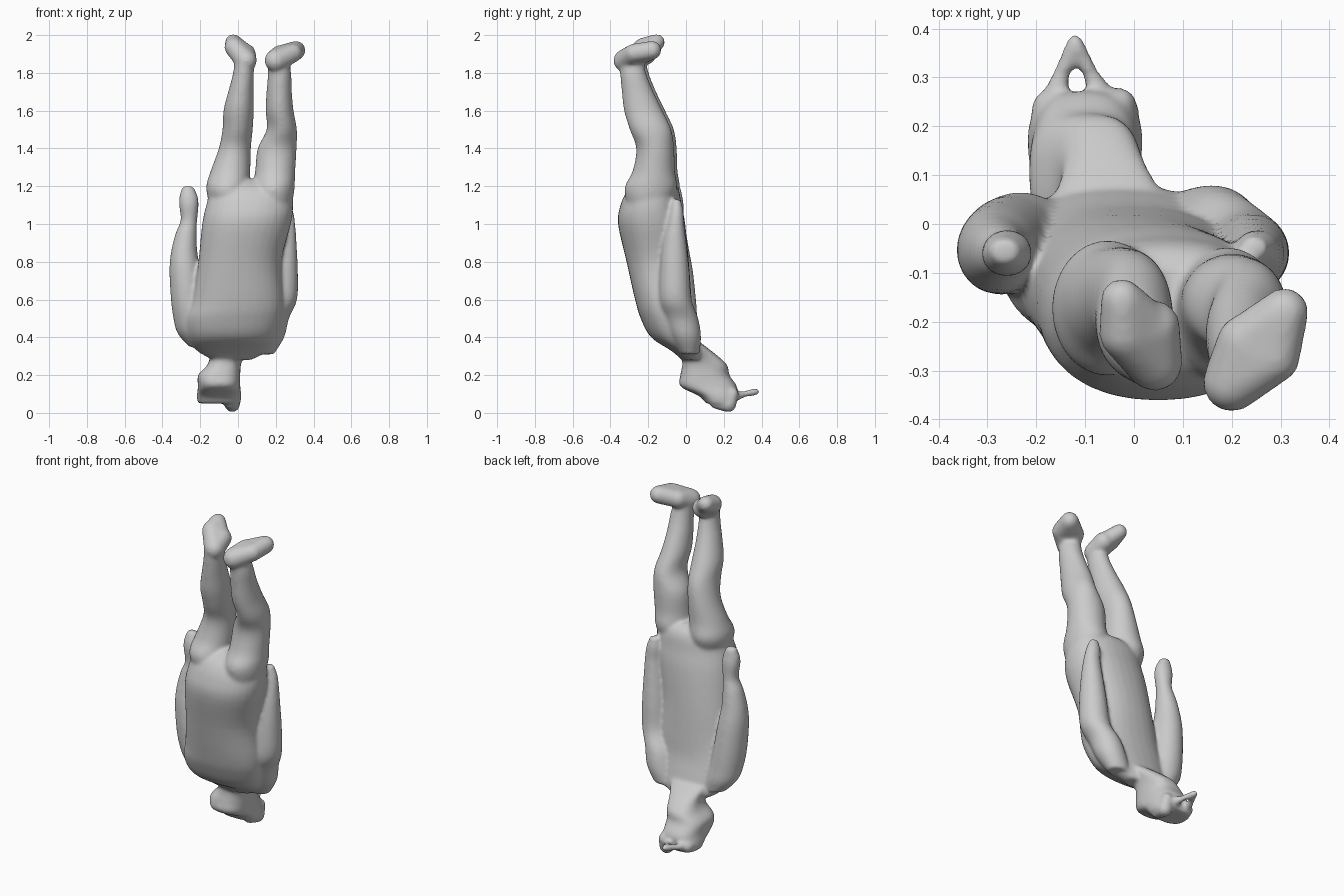
import bpy, bmesh, math
from mathutils import Vector

bm = bmesh.new()


def smooth_rows(rows, steps=4):
    """Catmull-Rom interpolation between the given rows."""
    out = []
    for k in range(len(rows) - 1):
        p0, p1 = rows[max(k - 1, 0)], rows[k]
        p2, p3 = rows[k + 1], rows[min(k + 2, len(rows) - 1)]
        for n in range(steps):
            t = n / steps
            out.append([b + .5 * t * (c - a + t * (2 * a - 5 * b + 4 * c - d + t * (3 * (b - c) + d - a)))
                        for a, b, c, d in zip(p0, p1, p2, p3)])
    return out + [rows[-1]]


def loft(rings, power=2.0, sides=32):
    """Closed skin through level rings given as (x, y, z, rx, ry)."""
    loops = []
    for x, y, z, rx, ry in smooth_rows(rings):
        loop = []
        for i in range(sides):
            a = 2 * math.pi * i / sides
            c, s = math.cos(a), math.sin(a)
            px = math.copysign(abs(c) ** (2 / power), c)
            py = math.copysign(abs(s) ** (2 / power), s)
            loop.append(bm.verts.new((x + rx * px, y + ry * py, z)))
        loops.append(loop)
    for a, b in zip(loops, loops[1:]):
        for i in range(sides):
            j = (i + 1) % sides
            bm.faces.new((a[i], a[j], b[j], b[i]))
    bm.faces.new(loops[0][::-1])
    bm.faces.new(loops[-1])


def hull(balls):
    """Convex skin around balls (x, y, z, r)."""
    tmp = bmesh.new()
    for x, y, z, r in balls:
        for i in range(1, 10):
            t = math.pi * i / 10
            for k in range(16):
                p = 2 * math.pi * k / 16
                tmp.verts.new(Vector((x, y, z)) + r * Vector((
                    math.sin(t) * math.cos(p), math.sin(t) * math.sin(p), math.cos(t))))
    result = bmesh.ops.convex_hull(tmp, input=tmp.verts)
    inner = [v for v in result["geom_interior"] if isinstance(v, bmesh.types.BMVert)]
    bmesh.ops.delete(tmp, geom=inner, context='VERTS')
    mesh = bpy.data.meshes.new("tmp")
    tmp.to_mesh(mesh)
    tmp.free()
    bm.from_mesh(mesh)
    bpy.data.meshes.remove(mesh)


def chain(balls):
    for pair in zip(balls, balls[1:]):
        hull(pair)


# torso, shoulders at the bottom
loft([(-.03, .03, .28, .10, .05), (-.03, .0, .33, .19, .08), (-.03, -.06, .4, .23, .125),
      (-.02, -.1, .5, .25, .14), (0, -.12, .6, .24, .15), (.01, -.15, .8, .22, .165),
      (.045, -.182, 1.0, .235, .178), (.062, -.185, 1.1, .23, .162),
      (.068, -.175, 1.17, .215, .14), (.07, -.165, 1.21, .18, .11), (.07, -.16, 1.235, .1, .07)], 2.2)

# neck and head
loft([(-.05, .03, .37, .12, .05), (-.06, .075, .30, .09, .095), (-.075, .1, .25, .09, .12),
      (-.1, .1, .2, .112, .13), (-.1, .12, .14, .112, .15), (-.1, .168, .09, .118, .1),
      (-.1, .185, .05, .113, .08)], 2.6)

# head nubs and arched crest
chain([(-.035, .16, .055, .035), (-.03, .225, .045, .042), (-.03, .245, .1, .035)])
chain([(-.18, .17, .09, .035), (-.175, .24, .085, .035)])
chain([(-.165, .25, .09, .028), (-.148, .31, .1, .017), (-.12, .37, .112, .019),
       (-.09, .31, .1, .017), (-.06, .25, .085, .028)])

# free arm
loft([(-.2, 0, .35, .06, .055), (-.23, -.02, .42, .09, .085), (-.25, -.035, .5, .092, .095),
      (-.265, -.045, .6, .09, .098), (-.28, -.053, .75, .083, .09), (-.285, -.056, .85, .07, .075),
      (-.275, -.056, .95, .056, .058), (-.26, -.056, 1.02, .044, .045), (-.26, -.06, 1.1, .052, .048),
      (-.262, -.06, 1.15, .048, .04), (-.265, -.055, 1.2, .028, .025)])

# arm lying against the hip
loft([(.12, .02, .31, .07, .05), (.16, 0, .4, .085, .08), (.185, -.025, .5, .085, .09),
      (.23, -.055, .6, .083, .085), (.242, -.06, .75, .075, .078), (.25, -.06, .9, .06, .062),
      (.255, -.055, 1.0, .048, .045), (.25, -.05, 1.07, .042, .036), (.245, -.05, 1.13, .025, .022)])

# legs: (x centre, half width) per height, sharing one side profile
levels = [(1.05, -.185, .1), (1.13, -.185, .125), (1.2, -.177, .138), (1.28, -.163, .112), (1.4, -.155, .1),
          (1.5, -.18, .11), (1.6, -.218, .102), (1.7, -.248, .084), (1.79, -.27, .07), (1.88, -.285, .06)]
left = [(-.03, .08), (-.045, .11), (-.055, .113), (-.04, .105), (-.017, .085), (-.002, .08),
        (.003, .08), (.015, .067), (.028, .056), (.035, .05)]
right = [(.18, .08), (.185, .105), (.19, .11), (.197, .106), (.207, .103), (.232, .08),
         (.22, .074), (.218, .067), (.22, .062), (.212, .055)]
for leg, shift in ((left, .006), (right, -.008)):
    loft([(x, y + shift, z, r, ry) for (x, r), (z, y, ry) in zip(leg, levels)])

# feet: heel, two sides of the ball, toe
hull([(.042, -.285, 1.865, .058), (-.02, -.225, 1.935, .052), (.04, -.21, 1.9, .055)])
hull([(-.02, -.225, 1.935, .052), (.035, -.215, 1.905, .05), (-.025, -.155, 1.962, .044)])
hull([(.2, -.325, 1.865, .06), (.222, -.238, 1.895, .052), (.29, -.275, 1.905, .05)])
hull([(.222, -.238, 1.895, .05), (.29, -.275, 1.905, .05), (.308, -.18, 1.92, .05)])

# fuse everything into one soft skin
bmesh.ops.recalc_face_normals(bm, faces=bm.faces)
mesh = bpy.data.meshes.new("upturned_figure")
bm.to_mesh(mesh)
bm.free()
figure = bpy.data.objects.new("upturned_figure", mesh)
bpy.context.collection.objects.link(figure)
remesh = figure.modifiers.new("fuse", 'REMESH')
remesh.mode = 'VOXEL'
remesh.voxel_size = .009
remesh.use_smooth_shade = True
soft = figure.modifiers.new("soften", 'SMOOTH')
soft.factor = .5
soft.iterations = 12
